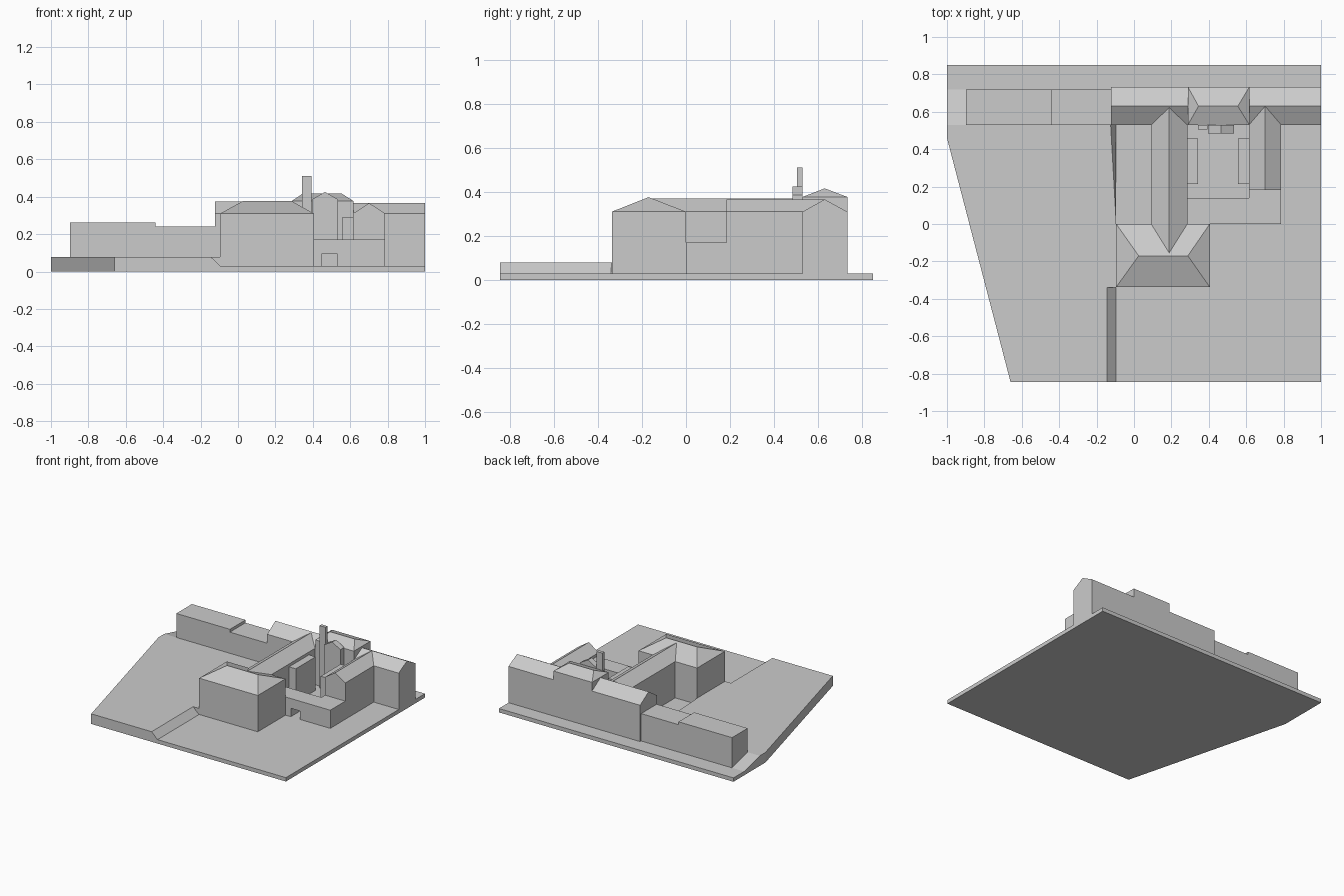
import bpy, bmesh
from mathutils import Vector

if "Cube" in bpy.data.objects:
    bpy.data.objects.remove(bpy.data.objects["Cube"])


def finish(name, bm):
    bmesh.ops.recalc_face_normals(bm, faces=bm.faces[:])
    mesh = bpy.data.meshes.new(name)
    bm.to_mesh(mesh)
    bm.free()
    obj = bpy.data.objects.new(name, mesh)
    bpy.context.collection.objects.link(obj)
    return obj


def extrude(name, base, direction):
    """Extrude a flat 3D outline along a direction."""
    bm = bmesh.new()
    face = bm.faces.new([bm.verts.new(p) for p in base])
    top = bmesh.ops.extrude_face_region(bm, geom=[face], use_keep_orig=True)["geom"]
    verts = [g for g in top if isinstance(g, bmesh.types.BMVert)]
    bmesh.ops.translate(bm, verts=verts, vec=Vector(direction))
    return finish(name, bm)


def hull(name, points):
    """Convex solid around a few corner points."""
    bm = bmesh.new()
    for p in points:
        bm.verts.new(p)
    bmesh.ops.convex_hull(bm, input=bm.verts[:])
    bmesh.ops.dissolve_limit(bm, angle_limit=0.002, verts=bm.verts[:], edges=bm.edges[:])
    return finish(name, bm)


def rect(x0, x1, y0, y1, z):
    return [(x0, y0, z), (x1, y0, z), (x1, y1, z), (x0, y1, z)]


def box(name, x0, x1, y0, y1, z1, z0=0.03):
    return extrude(name, rect(x0, x1, y0, y1, z0), (0, 0, z1 - z0))


def house(name, x0, x1, y0, y1, eave, ridge_a, ridge_b, z0=0.03):
    """Walls plus roof; the ridge end points make it a gable or a hip."""
    return hull(name, rect(x0, x1, y0, y1, z0) + rect(x0, x1, y0, y1, eave) + [ridge_a, ridge_b])


G, T = 0.03, 0.078   # ground level, terrace level

# Ground slab and raised terrace
extrude("ground_slab", [(-0.66, -0.845, 0), (1, -0.845, 0), (1, 0.85, 0),
                        (-1, 0.85, 0), (-1, 0.46, 0)], (0, 0, G))
extrude("terrace", [(x, y, G) for x, y in [
    (-0.66, -0.845), (-0.145, -0.845), (-0.145, -0.34), (-0.095, -0.34), (-0.095, 0),
    (-0.125, 0.14), (-0.125, 0.53), (-1, 0.53), (-1, 0.46)]], (0, 0, T - G))

# Sloped banks at the terrace edges
hull("front_bank", [(-0.145, -0.845, G), (-0.145, -0.845, T), (-0.095, -0.845, G),
                    (-0.145, -0.34, G), (-0.145, -0.34, T), (-0.095, -0.34, G)])
hull("yard_bank", [(-0.095, 0, G), (-0.095, 0, T), (-0.125, 0.14, G), (-0.125, 0.14, T),
                   (-0.125, 0.53, G), (-0.125, 0.53, T), (-0.095, 0.53, G)])
hull("rear_bank", [(-1, 0.53, G), (-1, 0.53, T), (-1, 0.72, G),
                   (-0.88, 0.53, G), (-0.88, 0.53, T), (-0.88, 0.72, G)])

# Flat-roofed rear outbuildings
box("rear_annex_tall", -0.897, -0.44, 0.53, 0.72, 0.263)
box("rear_annex_low", -0.44, -0.122, 0.53, 0.72, 0.241)

# Rear range: two gabled halves around a hipped centre
house("rear_range_left", -0.122, 0.288, 0.53, 0.733, 0.31, (-0.122, 0.63, 0.375), (0.288, 0.63, 0.375))
house("rear_range_right", 0.617, 1.0, 0.53, 0.733, 0.31, (0.617, 0.63, 0.366), (1.0, 0.63, 0.366))
house("rear_centre", 0.288, 0.617, 0.53, 0.733, 0.377, (0.345, 0.63, 0.416), (0.555, 0.63, 0.416))

# Front block with hipped roof
house("front_block", -0.095, 0.405, -0.337, 0.0, 0.31, (0.025, -0.17, 0.376), (0.288, -0.17, 0.376))

# Side wings running between the ranges
house("left_wing", 0.092, 0.285, -0.155, 0.625, 0.31, (0.188, -0.155, 0.37), (0.188, 0.625, 0.37))
house("right_wing", 0.615, 0.787, 0.183, 0.628, 0.31, (0.701, 0.183, 0.366), (0.701, 0.628, 0.366))

# Low entrance range with gateway
gate_profile = [(0.285, G), (0.45, G), (0.45, 0.095), (0.53, 0.095), (0.53, G),
                (0.787, G), (0.787, 0.17), (0.285, 0.17)]
extrude("gate_range", [(x, 0.0, z) for x, z in gate_profile], (0, 0.138, 0))
box("gate_range_corner", 0.615, 0.787, 0.138, 0.183, 0.17)

# Courtyard galleries, gabled porch and chimney
for name, x0, x1 in (("left_gallery", 0.285, 0.342), ("right_gallery", 0.555, 0.615)):
    box(name, x0, x1, 0.215, 0.457, 0.288)
house("gabled_porch", 0.395, 0.535, 0.483, 0.53, 0.385, (0.465, 0.483, 0.425), (0.465, 0.53, 0.425))
box("chimney", 0.342, 0.392, 0.505, 0.53, 0.51)
